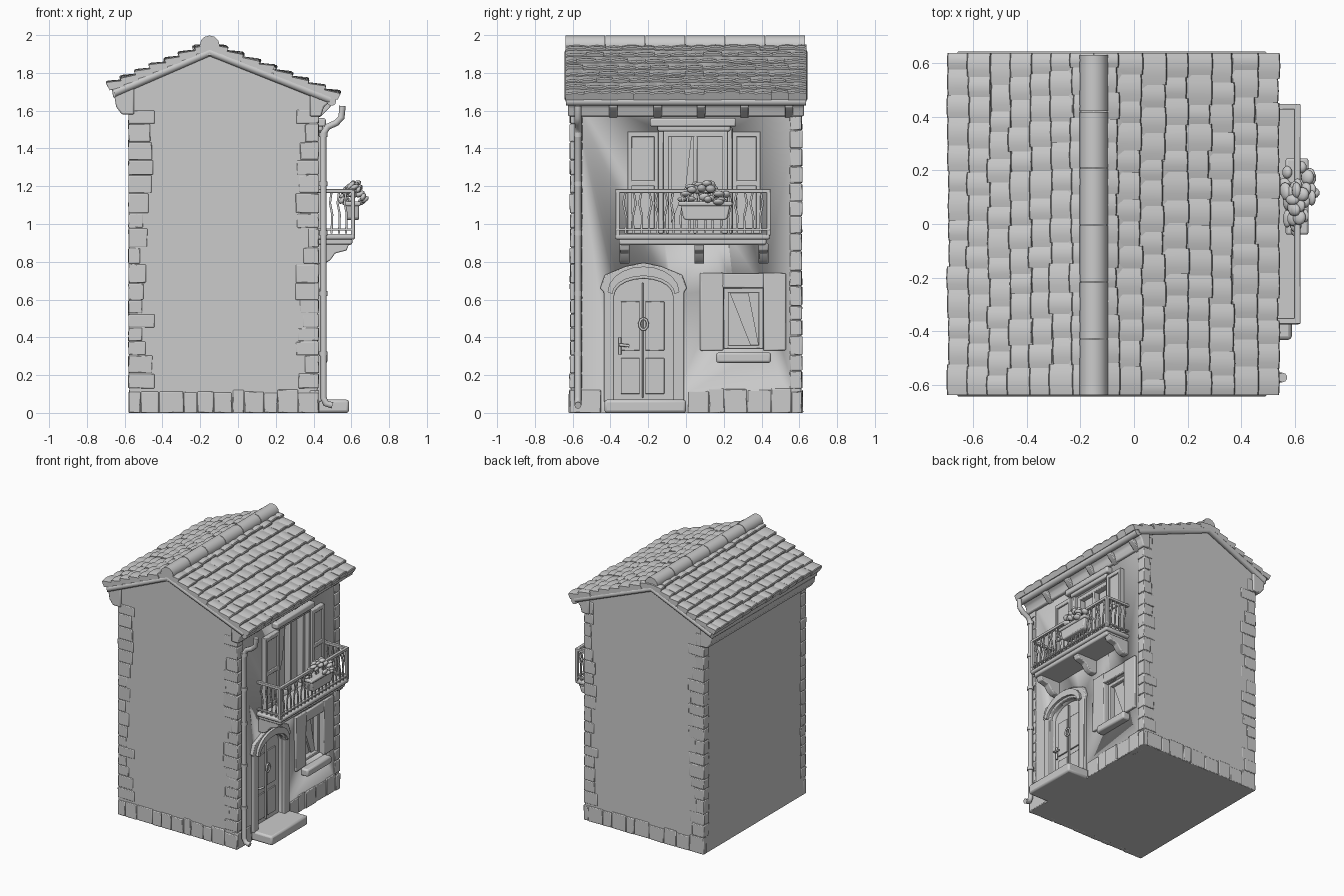
import bpy, bmesh, math, random
from mathutils import Vector

if "Cube" in bpy.data.objects:
    bpy.data.objects.remove(bpy.data.objects["Cube"])
random.seed(4)
R = random.uniform
stone = bpy.data.materials.new("plain_grey")
stone.diffuse_color = (0.6, 0.6, 0.6, 1)
stone.use_nodes = True
stone.node_tree.nodes["Principled BSDF"].inputs["Base Color"].default_value = stone.diffuse_color


def finish(name, bm, bevel=0.0, angle=35):
    bmesh.ops.recalc_face_normals(bm, faces=bm.faces[:])
    me = bpy.data.meshes.new(name)
    bm.to_mesh(me)
    bm.free()
    ob = bpy.data.objects.new(name, me)
    bpy.context.collection.objects.link(ob)
    me.materials.append(stone)
    if bevel:
        b = ob.modifiers.new("bevel", 'BEVEL')
        b.width, b.segments, b.limit_method = bevel, 2, 'ANGLE'
    bpy.ops.object.select_all(action='DESELECT')
    ob.select_set(True)
    bpy.context.view_layer.objects.active = ob
    bpy.ops.object.shade_smooth_by_angle(angle=math.radians(angle))
    return ob


def add_box(bm, x0, x1, y0, y1, z0, z1, jit=0.0):
    vs = [bm.verts.new((x + R(-jit, jit), y + R(-jit, jit), z + R(-jit, jit)))
          for x in (x0, x1) for y in (y0, y1) for z in (z0, z1)]
    for f in ((0, 1, 3, 2), (4, 6, 7, 5), (0, 4, 5, 1), (2, 3, 7, 6), (0, 2, 6, 4), (1, 5, 7, 3)):
        bm.faces.new([vs[i] for i in f])


def boxes(name, items, bevel=0.006, jit=0.0):
    bm = bmesh.new()
    for it in items:
        add_box(bm, *it, jit=jit)
    return finish(name, bm, bevel)


def prism(name, pts, a, b, axis='x', bevel=0.0):
    """Extrude a yz outline along x, or an xz outline along y."""
    bm = bmesh.new()
    put = (lambda p, d: (d, p[0], p[1])) if axis == 'x' else (lambda p, d: (p[0], d, p[1]))
    lo, hi = [[bm.verts.new(put(p, d)) for p in pts] for d in (a, b)]
    n = len(pts)
    bm.faces.new(lo)
    bm.faces.new(hi[::-1])
    for i in range(n):
        bm.faces.new((lo[i], lo[(i + 1) % n], hi[(i + 1) % n], hi[i]))
    return finish(name, bm, bevel)


def tubes(name, paths, r, res=2):
    cu = bpy.data.curves.new(name, 'CURVE')
    cu.dimensions, cu.bevel_depth, cu.bevel_resolution, cu.use_fill_caps = '3D', r, res, True
    for path in paths:
        sp = cu.splines.new('POLY')
        sp.points.add(len(path) - 1)
        for p, c in zip(sp.points, path):
            p.co = (*c, 1)
    cu.materials.append(stone)
    ob = bpy.data.objects.new(name, cu)
    bpy.context.collection.objects.link(ob)
    return ob


def arch(y0, y1, z0, spring, rise, n=10):
    """Doorway outline with a shallow curved head."""
    c, h = (y0 + y1) / 2, (y1 - y0) / 2
    head = [(c + h * math.cos(math.pi * i / n), spring + rise * math.sin(math.pi * i / n)) for i in range(n + 1)]
    return [(y0, z0), (y1, z0)] + head


# House body with recessed openings
WALL = 0.42
body = prism("house_body", [(-.575, 0), (WALL, 0), (WALL, 1.70), (-.15, 1.92), (-.575, 1.74)], -.61, .61, 'y')
cutters = [prism("door_cutter", arch(-.38, -.07, .06, .62, .09), .375, .6),
           boxes("upper_window_cutter", [(.36, .6, -.12, .22, .95, 1.49)], 0),
           boxes("lower_window_cutter", [(.36, .6, .20, .41, .34, .66)], 0)]
for c in cutters:
    m = body.modifiers.new("opening", 'BOOLEAN')
    m.object, m.operation, m.solver = c, 'DIFFERENCE', 'EXACT'
    bpy.context.view_layer.objects.active = body
    bpy.ops.object.modifier_apply(modifier=m.name)
    bpy.data.objects.remove(c)

# Plinth stones and corner stones
stones = []
for s in (-1, 1):
    x = -.578
    while x < .42:
        w = min(R(.06, .13), .428 - x)
        stones.append((x, x + w - .003, *sorted((s * .58, s * R(.615, .62))), 0, R(.105, .125)))
        x += w
    z = .13
    while z < 1.6:
        h = R(.07, .11)
        for x0, x1 in ((-.58, -.58 + R(.06, .14)), (.425 - R(.05, .12), .428)):
            stones.append((x0, x1, *sorted((s * .55, s * R(.612, .617))), z, z + h - .004))
        z += h
y = .01
while y < .6:
    w = min(R(.08, .13), .615 - y)
    stones.append((.38, R(.425, .432), y, y + w - .003, 0, R(.11, .13)))
    y += w
stones.append((.38, .43, -.615, -.45, 0, .12))
boxes("plinth_and_corner_stones", stones, .005, .002)

# Roof slab, mouldings and ridge
prism("roof_slab", [(-.15, 1.955), (.51, 1.69), (.50, 1.645), (.43, 1.66), (-.15, 1.895), (-.58, 1.715),
                    (-.66, 1.665), (-.67, 1.73)], -.632, .632, 'y', .008)
prism("rear_cornice", [(-.55, 1.58), (-.615, 1.58), (-.645, 1.62), (-.655, 1.68), (-.55, 1.74)], -.625, .625, 'y', .008)
prism("front_cornice", [(.38, 1.57), (.44, 1.57), (.455, 1.62), (.50, 1.66), (.38, 1.71)], -.625, .625, 'y', .008)
tubes("gutter", [[(.495, -.635, 1.65), (.495, .635, 1.65)]], .025, 3)
tubes("ridge_tiles", [[(-.15, a, 1.945), (-.15, a + .208, 1.945)] for a in [-.638 + .212 * i for i in range(6)]], .053, 4)
for s in (-1, 1):
    tubes("verge_moulding", [[(-.655, s * .618, 1.695), (-.15, s * .618, 1.912), (.49, s * .618, 1.66)]], .024)


# Roof tiles laid in overlapping rows
def tiles(name, eave, rows, cols):
    top = Vector((-.15, 0, 1.947))
    run = Vector((eave[0], 0, eave[1])) - top
    length, d = run.length, run.normalized()
    up = Vector((-d.z, 0, d.x)) if d.x > 0 else Vector((d.z, 0, -d.x))
    bm = bmesh.new()
    for r in range(rows):
        y, k = -.638, 0
        off = R(-.03, .03)
        for k in range(cols):
            y1 = .638 if k == cols - 1 else -.638 + 1.276 * (k + 1) / cols + off + R(-.01, .01)
            s0, s1 = length * r / rows, length * (r + 1) / rows + R(-.008, .008)
            s1 = min(s1, length)
            h = R(.016, .026)
            rings = []
            for i in range(5):
                u = i / 4
                bulge = .007 * math.sin(math.pi * u)
                yy = y + (y1 - y) * u
                sec = ((s0, .002 + bulge), (s1 - .006, h + bulge), (s1, h - .006 + bulge), (s1 - .003, -.02), (s0, -.03))
                rings.append([bm.verts.new(top + d * s + up * n + Vector((0, yy, 0))) for s, n in sec])
            for a, b in zip(rings, rings[1:]):
                for i in range(5):
                    bm.faces.new((a[i], a[(i + 1) % 5], b[(i + 1) % 5], b[i]))
            bm.faces.new(rings[0])
            bm.faces.new(rings[-1][::-1])
            y = y1
    finish(name, bm, 0, 40)


tiles("rear_roof_tiles", (-.69, 1.725), 7, 14)
tiles("front_roof_tiles", (.537, 1.675), 8, 14)

# Rafter ends below the front eave
for y in (-.385, -.15, .08, .31, .545):
    prism("rafter_end", [(.41, 1.56), (.44, 1.57), (.49, 1.62), (.49, 1.66), (.41, 1.67)], y - .022, y + .022, 'y', .005)

# Downpipe and its clamps
px, py = .452, -.572
tubes("downpipe", [[(.553, py, 1.625), (.548, py, 1.565), (.52, py, 1.535), (.475, py, 1.515), (px, py, 1.48),
                    (px, py, .08), (.465, py, .05), (.50, py, .04)]], .018, 3)
tubes("pipe_clamps", [[(px, py, z), (px, py, z + .025)] for z in (.3, .62, .94, 1.2, 1.46)], .023, 3)

# Door, panels, arched surround and step
prism("door", arch(-.385, -.065, .06, .62, .09), .36, .388)
boxes("door_panels", [(.38, .398, y, y + w, a, b) for y, w in ((-.345, .10), (-.215, .10))
                      for a, b in ((.10, .29), (.33, .59))] + [(.38, .402, -.232, -.226, .08, .69)], .008)
tubes("door_knocker", [[(.41, -.225 + .022 * math.sin(t * .7), .47 + .03 * math.cos(t * .7)) for t in range(10)]], .007)
tubes("door_handle", [[(.39, -.35, .36), (.425, -.35, .36), (.425, -.30, .355)], [(.402, -.35, .31), (.402, -.35, .40)]], .008)
inner = arch(-.38, -.07, .06, .62, .09)[2:]
outer = [(.005, .66), (-.02, .73), (-.13, .775), (-.225, .795), (-.32, .775), (-.43, .73), (-.455, .66)]
prism("door_surround", [(-.07, .06), *inner, (-.38, .06), (-.435, .06), (-.435, .64), *outer[::-1], (-.01, .64), (-.01, .06)],
      .40, .442, 'x', .006)
prism("door_arch_trim", [*arch(-.39, -.06, .06, .63, .095)[2:], (-.415, .64),
                         *arch(-.415, -.035, .06, .64, .135)[2:][::-1]], .42, .46)
boxes("door_step", [(.38, .588, -.432, 0, 0, .07)], .014)

# Ground floor window
boxes("lower_window_surround", [(.39, .437, .075, .20, .33, .74), (.39, .437, .41, .53, .33, .74),
                                (.39, .437, .195, .415, .66, .74)], .006, .003)
boxes("lower_window_frame", [(.36, .40, .20, .225, .34, .66), (.36, .40, .385, .41, .34, .66),
                             (.36, .40, .2, .41, .635, .66), (.36, .40, .2, .41, .34, .36)], .004)
prism("lower_curtain", [(.23, .64), (.33, .64), (.385, .36), (.34, .36)], .355, .375)
boxes("lower_window_sill", [(.39, .475, .16, .45, .265, .32)], .012)

# Balcony door, lintel and shutters
boxes("balcony_door_frame", [(.36, .41, a, b, c, d) for a, b, c, d in
      ((-.12, -.09, .95, 1.49), (.19, .22, .95, 1.49), (-.12, .22, 1.46, 1.49), (.04, .06, .95, 1.47))], .005)
prism("balcony_curtain", [(-.08, 1.46), (.03, 1.46), (.0, 1.2), (-.08, 1.0)], .355, .375)
boxes("balcony_door_jambs", [(.40, .44, -.145, -.12, .95, 1.51), (.40, .44, .22, .245, .95, 1.51)], .005)
boxes("balcony_door_lintel", [(.40, .465, -.19, .265, 1.515, 1.56), (.40, .45, -.15, .235, 1.49, 1.53)], .01)
leaves = []
for a, b in ((-.31, -.145), (.245, .395)):
    leaves += [(.40, .443, a, b, .95, 1.49)]
    leaves += [(.43, .455, a, a + .025, .95, 1.49), (.43, .455, b - .025, b, .95, 1.49)]
    leaves += [(.43, .455, a, b, z, z + .03) for z in (.95, 1.2, 1.46)]
boxes("shutters", leaves, .004)

# Balcony slab and brackets
boxes("balcony_slab", [(.40, .62, -.375, .445, .918, .948), (.40, .605, -.355, .425, .89, .925)], .01)
for y in (-.325, .07, .41):
    prism("balcony_bracket", [(.41, .79), (.46, .79), (.49, .81), (.515, .845), (.575, .86), (.59, .90), (.41, .90)],
          y - .026, y + .026, 'y', .006)

# Balcony railing with bent wire bars
y0, y1, xr = -.362, .437, .608
boxes("balcony_rails", [(xr - .012, xr + .012, y0 - .01, y1 + .01, z, z + h) for z, h in ((1.165, .02), (.965, .012))] +
      [(.42, xr, y - .011, y + .011, z, z + h) for y in (y0, y1) for z, h in ((1.165, .02), (.965, .012))] +
      [(xr - .011, xr + .011, y - .011, y + .011, .94, 1.18) for y in (y0, y1)], .003)
bars = []
for i in range(1, 19):
    y = y0 + (y1 - y0) * i / 19
    j = .012 * (-1) ** i
    bars.append([(xr, y, .95), (xr, y - j * .3, 1.04), (xr, y + j, 1.11), (xr, y, 1.17)])
for y in (y0, y1):
    for x in (.455, .495, .535, .572):
        bars.append([(x, y, .95), (x + .004, y, 1.05), (x - .008, y, 1.11), (x, y, 1.17)])
tubes("balcony_bars", bars, .0065, 1)

# Planter with flowers
prism("planter", [(-.03, 1.11), (-.015, 1.03), (.0, 1.02), (.205, 1.02), (.22, 1.03), (.235, 1.11)], .575, .64, 'x', .008)
boxes("planter_rim", [(.565, .65, -.04, .245, 1.095, 1.12)], .008)
bm = bmesh.new()
for i in range(34):
    a, t = R(0, 2 * math.pi), math.sqrt(R(0, 1))
    x, y = .61 + .062 * t * math.cos(a), .10 + .125 * t * math.sin(a)
    z = 1.13 + .075 * (1 - t * t) + R(-.02, .02)
    new = bmesh.ops.create_icosphere(bm, subdivisions=2, radius=1)['verts']
    sx, sy, sz = R(.014, .026), R(.02, .034), R(.012, .022)
    for v in new:
        v.co = Vector((x + v.co.x * sx, y + v.co.y * sy, z + v.co.z * sz + v.co.x * .008))
finish("flowers", bm, 0, 60)
